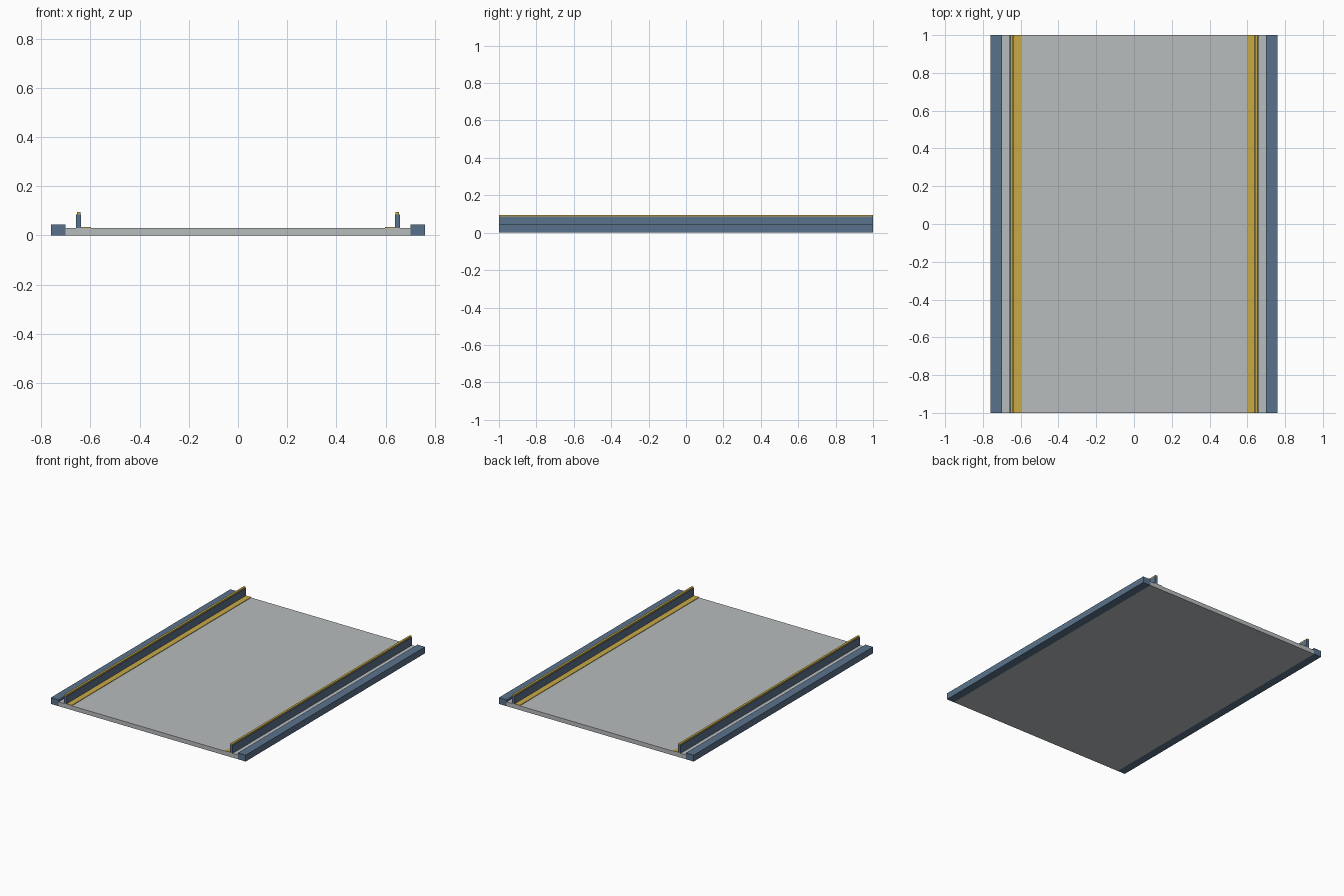
import bpy

cube = bpy.data.objects.get("Cube")
if cube:
    bpy.data.objects.remove(cube, do_unlink=True)


def material(name, rgb):
    mat = bpy.data.materials.new(name)
    mat.use_nodes = True
    mat.diffuse_color = (*rgb, 1)
    mat.node_tree.nodes["Principled BSDF"].inputs["Base Color"].default_value = (*rgb, 1)
    return mat


grey = material("deck grey", (0.479, 0.503, 0.515))
blue = material("steel blue", (0.102, 0.171, 0.262))
yellow = material("safety yellow", (0.578, 0.402, 0.061))
LENGTH = 2.0


def bar(name, x0, x1, z0, z1, mat):
    """Box running the full length of the deck."""
    bpy.ops.mesh.primitive_cube_add(size=1, location=((x0 + x1) / 2, 0, (z0 + z1) / 2))
    obj = bpy.context.object
    obj.name = name
    obj.scale = (x1 - x0, LENGTH, z1 - z0)
    bpy.ops.object.transform_apply(location=False, rotation=False, scale=True)
    obj.data.materials.append(mat)
    return obj


# Walking deck
bar("deck", -0.70, 0.70, 0, 0.03, grey)

# Edge beam, curb, curb cap and painted floor line on both sides
parts = (
    ("edge_beam", 0.70, 0.76, 0, 0.045, blue),
    ("curb", 0.637, 0.658, 0.03, 0.086, blue),
    ("curb_cap", 0.640, 0.655, 0.086, 0.095, yellow),
    ("floor_line", 0.597, 0.637, 0.03, 0.034, yellow),
)
for side, sign in (("left", 1), ("right", -1)):
    for name, inner, outer, z0, z1, mat in parts:
        x0, x1 = sorted((sign * inner, sign * outer))
        bar(f"{side}_{name}", x0, x1, z0, z1, mat)
